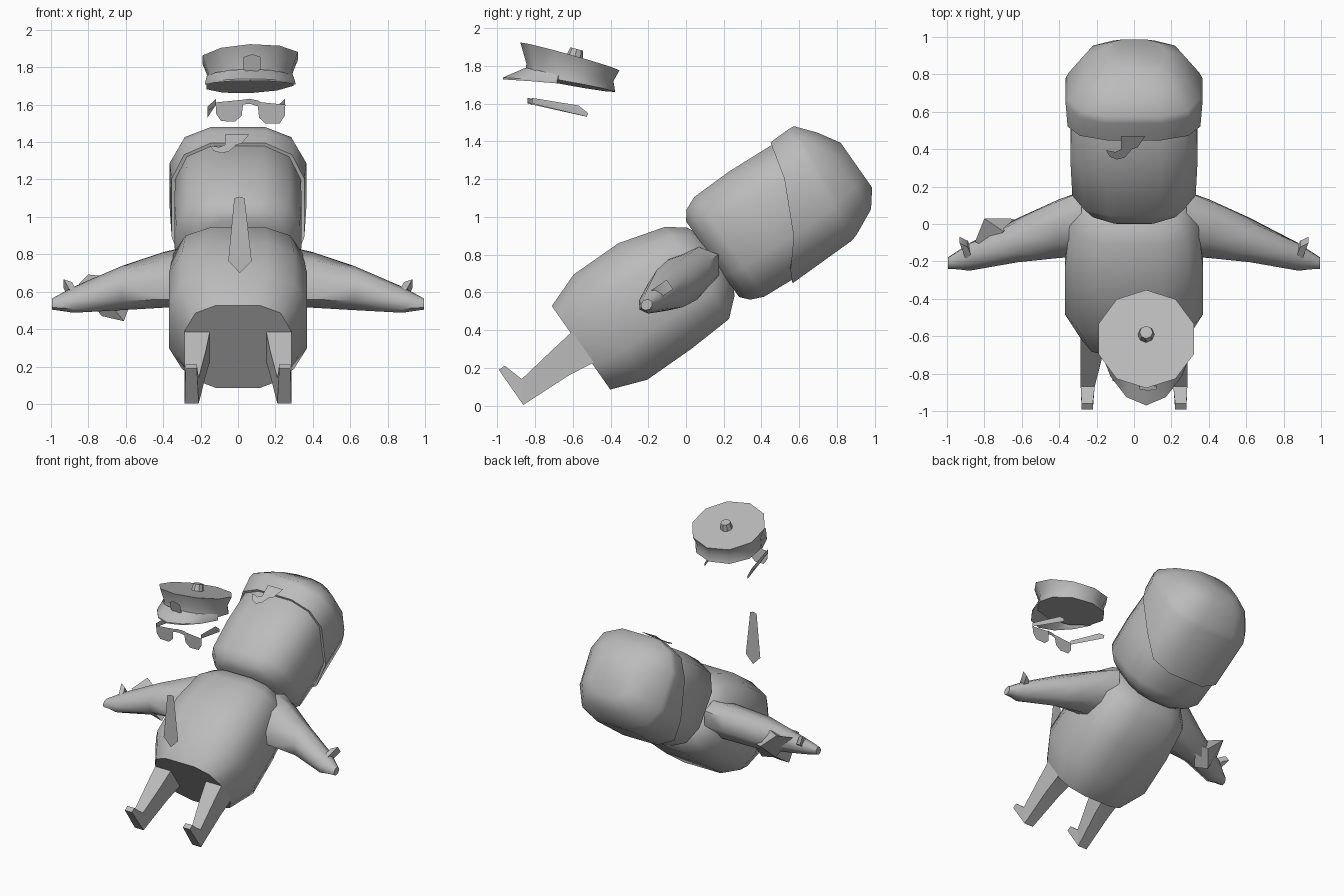
import bpy, bmesh, math
from mathutils import Matrix, Vector

if "Cube" in bpy.data.objects:
    bpy.data.objects.remove(bpy.data.objects["Cube"])

grey = bpy.data.materials.new("plain_grey")
grey.diffuse_color = (0.5, 0.5, 0.5, 1)
grey.use_nodes = True
grey.node_tree.nodes["Principled BSDF"].inputs["Base Color"].default_value = grey.diffuse_color

# The figure leans back: built upright as (x, depth, height), then tilted
TILT = Matrix.Rotation(math.radians(-55), 4, 'X')


def make(name, bm, tilt=False, angle=50):
    if tilt:
        bm.transform(TILT)
    bmesh.ops.recalc_face_normals(bm, faces=bm.faces)
    me = bpy.data.meshes.new(name)
    bm.to_mesh(me)
    bm.free()
    me.materials.append(grey)
    ob = bpy.data.objects.new(name, me)
    bpy.context.collection.objects.link(ob)
    bpy.ops.object.select_all(action='DESELECT')
    bpy.context.view_layer.objects.active = ob
    ob.select_set(True)
    bpy.ops.object.shade_smooth_by_angle(angle=math.radians(angle))
    return ob


def loft(name, rings, tilt=False, angle=50):
    bm = bmesh.new()
    loops = [[bm.verts.new(p) for p in r] for r in rings]
    n = len(loops[0])
    for a, b in zip(loops, loops[1:]):
        for i in range(n):
            j = (i + 1) % n
            bm.faces.new((a[i], a[j], b[j], b[i]))
    bm.faces.new(loops[0][::-1])
    bm.faces.new(loops[-1])
    return make(name, bm, tilt, angle)


def plate(name, pts, tilt=False):
    bm = bmesh.new()
    bm.faces.new([bm.verts.new(p) for p in pts])
    bmesh.ops.triangulate(bm, faces=bm.faces[:])
    return make(name, bm, tilt)


def spow(c):
    return math.copysign(abs(c) ** 0.667, c) / 0.977


def ring(u, v0, v1, hx):
    """Rounded-square ring of 12 points; u is a height or a function of depth."""
    out = []
    for k in range(12):
        a = math.radians(15 + 30 * k)
        v = (v0 + v1) / 2 + (v1 - v0) / 2 * spow(math.sin(a))
        out.append((hx * spow(math.cos(a)), v, u(v) if callable(u) else u))
    return out


# Body and head
loft("body", [ring(*r) for r in (
    (-0.28, -0.84, -0.30, 0.28), (-0.09, -0.91, -0.23, 0.37),
    (0.20, -0.91, -0.23, 0.37), (0.45, -0.84, -0.245, 0.345),
    (0.545, -0.77, -0.33, 0.27), (0.59, -0.68, -0.42, 0.15))], True)
loft("head", [ring(*r) for r in (
    (0.56, -0.80, -0.31, 0.21), (0.60, -0.85, -0.265, 0.27),
    (0.67, -0.88, -0.235, 0.33), (0.90, -0.885, -0.22, 0.34),
    (1.17, -0.87, -0.225, 0.335), (1.30, -0.78, -0.32, 0.28))], True)


# Hair cap with a hairline dropping towards the nape
def hairline(v):
    pts = ((-0.9, 1.17), (-0.7, 1.12), (-0.47, 1.06), (-0.34, 0.90), (-0.2, 0.83))
    for (a, ua), (b, ub) in zip(pts, pts[1:]):
        if v <= b:
            return ua + (ub - ua) * (v - a) / (b - a)
    return pts[-1][1]


loft("hair", [
    ring(hairline, -0.85, -0.25, 0.31),
    ring(hairline, -0.885, -0.207, 0.355),
    ring(lambda v: 1.25 - 0.08 * (v + 0.55), -0.888, -0.212, 0.365),
    ring(lambda v: 1.29 - 0.08 * (v + 0.55), -0.885, -0.225, 0.35),
    ring(1.40, -0.785, -0.29, 0.27),
    ring(1.47, -0.67, -0.38, 0.16)], True)

# Curl on the forehead
curl = ((0.06, 0.47), (0.02, 0.41), (-0.01, 0.40), (-0.05, 0.355), (-0.09, 0.345),
        (-0.13, 0.36), (-0.15, 0.395), (-0.10, 0.385), (-0.07, 0.40), (-0.07, 0.47))
plate("hair_curl", [(x, y, 1.345 + (y - 0.35) * 0.8) for x, y in curl])


# Arms, thumbs and legs on both sides
def arm_ring(x, u, hu, hv):
    return [(x, -0.557 + hv * math.sin(a), u + hu * math.cos(a))
            for a in (math.radians(45 * k) for k in range(8))]


def leg_ring(x_in, x_out, a, b):
    return [(x_in, *a), (x_out, *a), (x_out, *b), (x_in, *b)]


def mirrored(rings, s):
    return [[(s * x, y, z) for x, y, z in r] for r in rings]


for side, s in (("left", -1), ("right", 1)):
    arm = [arm_ring(0.28, 0.39, 0.21, 0.13), arm_ring(0.40, 0.36, 0.18, 0.13),
           arm_ring(0.62, 0.285, 0.12, 0.12), arm_ring(0.88, 0.175, 0.085, 0.06),
           arm_ring(0.94, 0.155, 0.055, 0.045), arm_ring(0.995, 0.135, 0.033, 0.028)]
    loft(side + "_arm", mirrored(arm, s), True)
    thumb = [[(x + dx, v, u + dx * 0.6) for dx, v in
              ((-0.022, -0.605), (0.022, -0.605), (0.022, -0.545), (-0.022, -0.545))]
             for x, u in ((0.88, 0.19), (0.91, 0.285))]
    loft(side + "_thumb", mirrored(thumb, s), True)
    leg = [leg_ring(0.15, 0.285, (-0.667, -0.27), (-0.467, -0.27)),
           leg_ring(0.17, 0.285, (-0.647, -0.416), (-0.487, -0.416)),
           leg_ring(0.21, 0.285, (-0.614, -0.632), (-0.497, -0.704))]
    loft(side + "_leg", mirrored(leg, s), True, 30)
    foot = [leg_ring(0.21, 0.285, (-0.614, -0.632), (-0.497, -0.704)),
            leg_ring(0.22, 0.28, (-0.724, -0.666), (-0.724, -0.704))]
    loft(side + "_foot", mirrored(foot, s), True, 30)

# Block strapped to the left forearm
loft("forearm_block", [
    [(-0.85, -0.58, 0.29), (-0.74, -0.58, 0.22), (-0.70, -0.58, 0.36), (-0.80, -0.55, 0.42)],
    [(-0.73, -0.42, 0.22), (-0.61, -0.40, 0.20), (-0.56, -0.47, 0.34), (-0.66, -0.45, 0.35)]],
    True, 30)

# Tie: flat upright blade with a knot
plate("tie", [(x, -0.84, z) for x, z in (
    (-0.02, 1.10), (-0.008, 1.07), (-0.052, 0.765), (0.01, 0.70),
    (0.073, 0.765), (0.022, 1.07), (0.035, 1.10), (0.01, 1.108))])

# Peaked cap: flared crown, brim, button and shield badge
CX, CY = 0.065, -0.615


def cap_ring(r, zc, slope):
    out = []
    for k in range(10):
        a = math.radians(36 * k + 18)
        y = r * 0.98 * math.sin(a)
        out.append((CX + r * math.cos(a), CY + y, zc - slope * y + 0.01 * math.cos(a)))
    return out


loft("cap", [cap_ring(0.245, 1.705, 0.18), cap_ring(0.235, 1.765, 0.2),
             cap_ring(0.268, 1.85, 0.28)], False, 40)

bm = bmesh.new()
rows = []
for k in range(7):
    a = math.radians(195 + 25 * k)
    c, s = math.cos(a), math.sin(a)
    reach = 0.11 * max(0, -s) ** 1.2
    inner = (CX + 0.24 * c, CY + 0.235 * s, 1.715 - 0.05 * s)
    outer = (CX + 0.25 * c, CY + (0.245 + reach) * s, 1.70 - 0.028 * s)
    rows.append([bm.verts.new(Vector(p) + Vector((0, 0, h)))
                 for p, h in ((inner, 0), (outer, 0), (outer, 0.01), (inner, 0.025))])
for a, b in zip(rows, rows[1:]):
    for i in range(4):
        j = (i + 1) % 4
        bm.faces.new((a[i], a[j], b[j], b[i]))
bm.faces.new(rows[0])
bm.faces.new(rows[-1])
make("cap_brim", bm, angle=40)

bm = bmesh.new()
bmesh.ops.create_cone(bm, cap_ends=True, segments=8, radius1=0.045, radius2=0.035, depth=0.05)
bm.transform(Matrix.Translation((CX, -0.585, 1.865)) @ Matrix.Rotation(math.radians(-15), 4, 'X'))
make("cap_button", bm, angle=30)

plate("cap_badge", [(x, -0.862 - (z - 1.77) * 0.28, z) for x, z in (
    (0.075, 1.755), (0.03, 1.79), (0.03, 1.855), (0.075, 1.87), (0.12, 1.855), (0.12, 1.79))])

# Sunglasses: two lenses, bridge and two temples
lens = ((-0.075, 1.625), (0.075, 1.61), (0.072, 1.55), (0.045, 1.51), (-0.03, 1.508), (-0.065, 1.54))
for side, s, cx, y, dz in (("left", -1, -0.045, -0.84, 0.002), ("right", 1, 0.178, -0.815, -0.01)):
    plate(side + "_lens", [(cx - s * x * -1, y + (1.63 - z) * 0.1, z + dz) for x, z in lens])
    x0 = cx + s * 0.073
    x1 = x0 - 0.045
    plate(side + "_temple", [(x0, y, 1.63), (x1, -0.57, 1.59), (x1, -0.52, 1.55),
                             (x1, -0.525, 1.53), (x1, -0.58, 1.57), (x0, y, 1.60)])
plate("bridge", [(0.02, -0.84, 1.60), (0.02, -0.84, 1.625), (0.06, -0.835, 1.632),
                 (0.115, -0.815, 1.62), (0.11, -0.815, 1.59), (0.065, -0.83, 1.605)])
